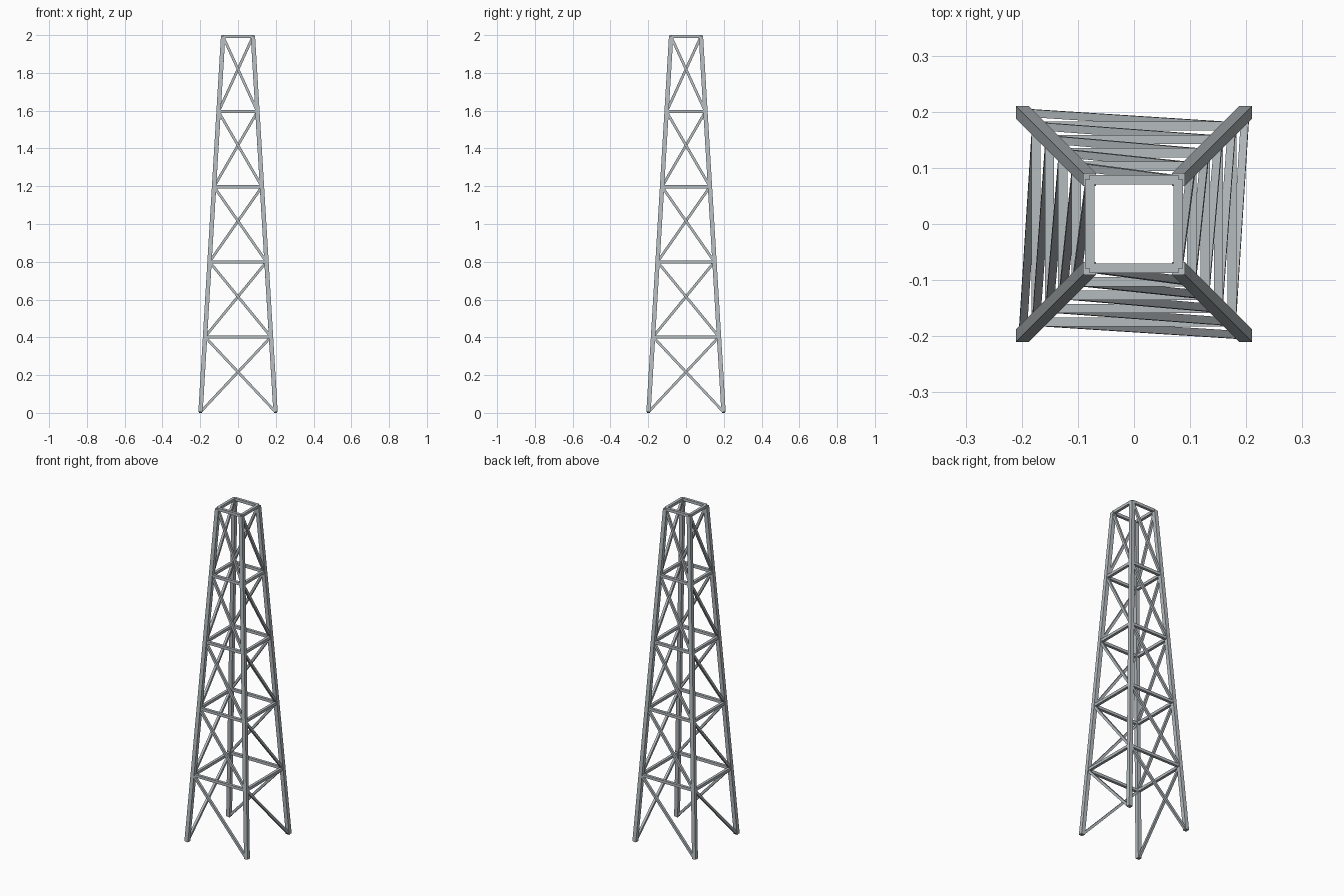
import bpy, bmesh
from mathutils import Vector, Matrix

if "Cube" in bpy.data.objects:
    bpy.data.objects.remove(bpy.data.objects["Cube"])

BAYS = 5
Z_BOTTOM, Z_TOP = 0.005, 1.992
HALF_BOTTOM, HALF_TOP = 0.1985, 0.079
CORNERS = [(-1, -1), (1, -1), (1, 1), (-1, 1)]   # counter-clockwise from above

steel = bpy.data.materials.new("light_grey_steel")
steel.diffuse_color = (0.46, 0.50, 0.52, 1)
steel.use_nodes = True
steel.node_tree.nodes["Principled BSDF"].inputs["Base Color"].default_value = steel.diffuse_color


def node(corner, level):
    """Joint on a leg's centre line at a given level."""
    t = level / BAYS
    h = HALF_BOTTOM + (HALF_TOP - HALF_BOTTOM) * t
    x, y = CORNERS[corner % 4]
    return Vector((x * h, y * h, Z_BOTTOM + (Z_TOP - Z_BOTTOM) * t))


def beams(name, pairs, width):
    """One object of square bars; each pair is (start, end, side axis)."""
    bm = bmesh.new()
    for a, b, side in pairs:
        d = (b - a).normalized()
        u = (side - d * side.dot(d)).normalized()
        v = d.cross(u)
        m = Matrix((u * width, v * width, b - a)).transposed().to_4x4()
        m.translation = (a + b) / 2
        bmesh.ops.create_cube(bm, size=1, matrix=m)
    bmesh.ops.recalc_face_normals(bm, faces=bm.faces)
    mesh = bpy.data.meshes.new(name)
    bm.to_mesh(mesh)
    bm.free()
    mesh.materials.append(steel)
    obj = bpy.data.objects.new(name, mesh)
    bpy.context.collection.objects.link(obj)


up = Vector((0, 0, 1))
outward = [Vector(v) for v in ((0, -1, 0), (1, 0, 0), (0, 1, 0), (-1, 0, 0))]

# Four tapering corner legs
beams("legs", [(node(c, 0), node(c, BAYS), Vector((1, 0, 0))) for c in range(4)], 0.023)

# Horizontal rings at every level above the ground
beams("ring_bars", [(node(c, k), node(c + 1, k), up)
                    for k in range(1, BAYS + 1) for c in range(4)], 0.0165)

# One diagonal per face and bay, spiralling round the tower
beams("diagonal_braces", [(node(c, k + 1), node(c + 1, k), outward[c])
                          for k in range(BAYS) for c in range(4)], 0.014)
